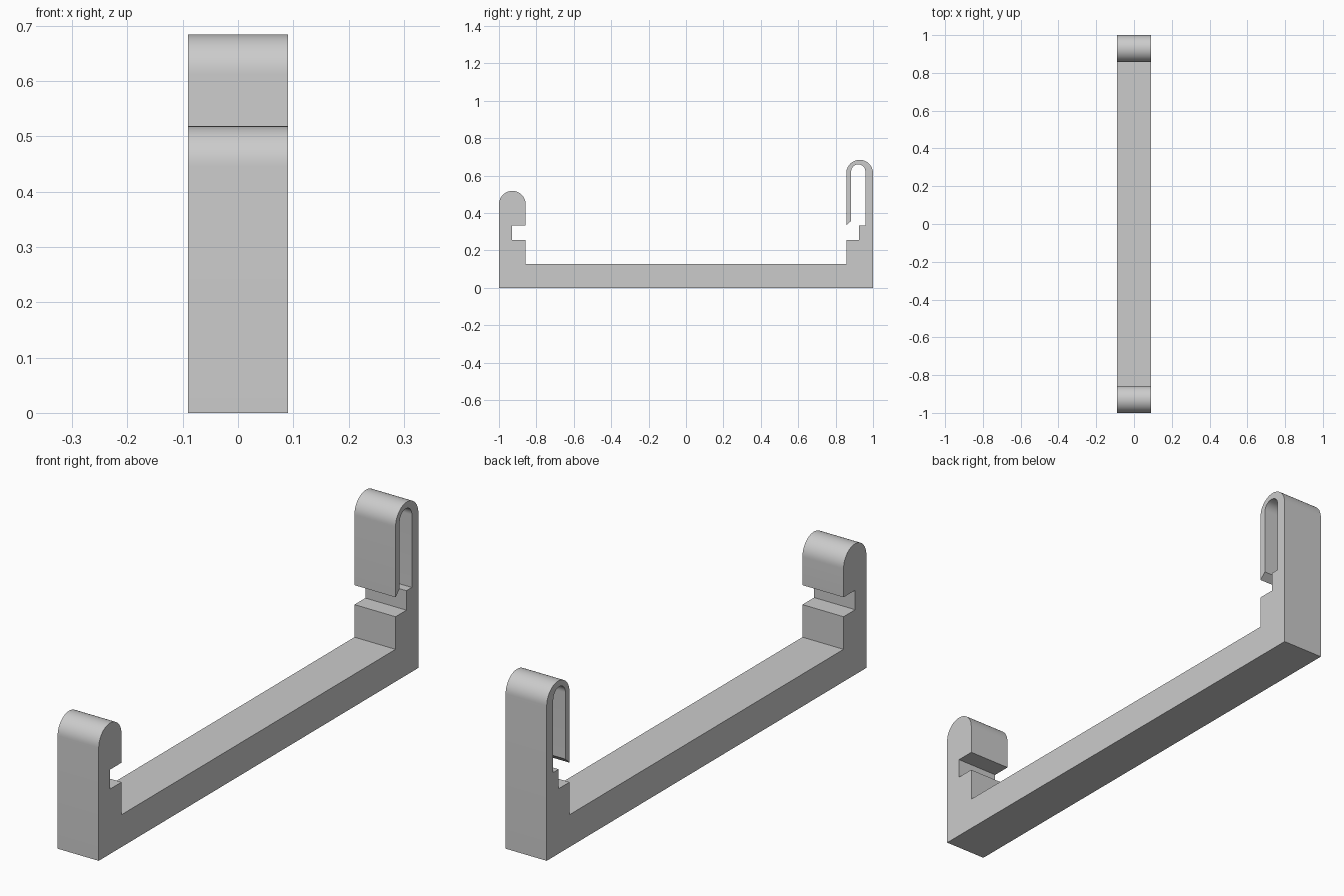
import bpy
import bmesh
from math import cos, sin, pi, radians

cube = bpy.data.objects.get("Cube")
if cube:
    bpy.data.objects.remove(cube, do_unlink=True)

HALF_WIDTH = 0.09
POST = 0.143          # post thickness along y
FLOOR = 0.128         # top of the base bar
NOTCH_LOW, NOTCH_HIGH = 0.257, 0.334


def arc(cy, cz, radius, start, end, steps=24):
    """Points of an arc in the side profile, angles in half turns."""
    angles = [pi * (start + (end - start) * i / steps) for i in range(steps + 1)]
    return [(cy + radius * cos(a), cz + radius * sin(a)) for a in angles]


def extrude_profile(name, points, material):
    """Extrude a closed side profile across the full width."""
    bm = bmesh.new()
    face = bm.faces.new([bm.verts.new((-HALF_WIDTH, y, z)) for y, z in points])
    result = bmesh.ops.extrude_face_region(bm, geom=[face])
    verts = [v for v in result["geom"] if isinstance(v, bmesh.types.BMVert)]
    bmesh.ops.translate(bm, verts=verts, vec=(2 * HALF_WIDTH, 0, 0))
    bmesh.ops.recalc_face_normals(bm, faces=bm.faces)
    mesh = bpy.data.meshes.new(name)
    bm.to_mesh(mesh)
    bm.free()
    mesh.materials.append(material)
    obj = bpy.data.objects.new(name, mesh)
    bpy.context.collection.objects.link(obj)
    return obj


grey = bpy.data.materials.new("light_grey")
grey.use_nodes = True
colour = (0.6, 0.6, 0.6, 1)
grey.diffuse_color = colour
grey.node_tree.nodes["Principled BSDF"].inputs["Base Color"].default_value = colour

r = POST / 2
inner = 1 - POST      # inner face of either post

# Front post: notched, with a rounded top
front_post = [(-1, 0)] + arc(-1 + r, 0.447, r, 1, 0) + [
    (-inner, NOTCH_HIGH), (-0.93, NOTCH_HIGH),
    (-0.93, NOTCH_LOW), (-inner, NOTCH_LOW), (-inner, FLOOR)]

# Rear post: stepped ledge, then a thin spring hook folding over to the front
rear_post = [
    (inner, FLOOR), (inner, NOTCH_LOW), (0.925, NOTCH_LOW),
    (0.925, NOTCH_HIGH), (0.959, NOTCH_HIGH)]
rear_post += arc(0.921, 0.622, 0.038, 0, 1)
rear_post += [(0.883, 0.358), (inner, NOTCH_HIGH)]
rear_post += arc(1 - r, 0.613, r, 1, 0) + [(1, 0)]

clip = extrude_profile("clip_bracket", front_post + rear_post, grey)

# Smooth the rounded tops, keep the corners crisp
bpy.ops.object.select_all(action="DESELECT")
clip.select_set(True)
bpy.context.view_layer.objects.active = clip
bpy.ops.object.shade_smooth_by_angle(angle=radians(20))
